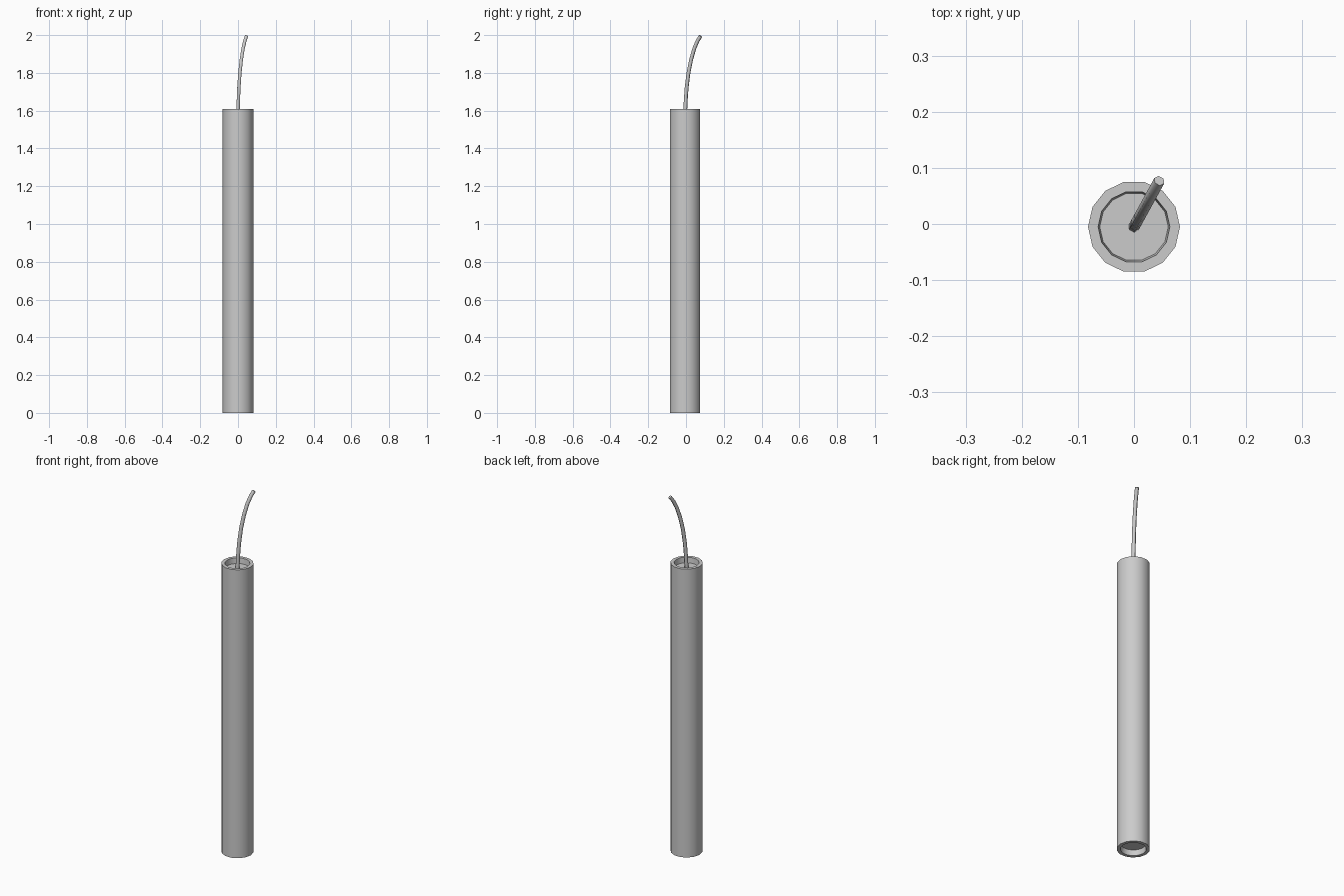
import bpy, bmesh, math

if "Cube" in bpy.data.objects:
    bpy.data.objects.remove(bpy.data.objects["Cube"])

SIDES = 14
CY = -0.005      # body axis sits slightly off y = 0
HEIGHT = 1.61


def shade(obj, angle=40):
    bpy.ops.object.select_all(action='DESELECT')
    obj.select_set(True)
    bpy.context.view_layer.objects.active = obj
    bpy.ops.object.shade_smooth_by_angle(angle=math.radians(angle))


def lathe(name, profile):
    """Turn a (radius, z) profile around z and cap both ends."""
    bm = bmesh.new()
    rings = []
    for r, z in profile:
        rings.append([bm.verts.new((r * math.cos(2 * math.pi * i / SIDES),
                                    CY + r * math.sin(2 * math.pi * i / SIDES), z))
                      for i in range(SIDES)])
    for a, b in zip(rings, rings[1:]):
        for i in range(SIDES):
            j = (i + 1) % SIDES
            bm.faces.new((a[i], a[j], b[j], b[i]))
    bm.faces.new(rings[0])
    bm.faces.new(rings[-1])
    bmesh.ops.recalc_face_normals(bm, faces=bm.faces)
    mesh = bpy.data.meshes.new(name)
    bm.to_mesh(mesh)
    bm.free()
    obj = bpy.data.objects.new(name, mesh)
    bpy.context.collection.objects.link(obj)
    return obj


# Tube body with a shallow tapered recess at each end
R, RIM, FLOOR, DEPTH = 0.082, 0.064, 0.061, 0.03
body = lathe("tube_body", [(FLOOR, DEPTH), (RIM, 0), (R, 0),
                           (R, HEIGHT), (RIM, HEIGHT), (FLOOR, HEIGHT - DEPTH)])
shade(body)

# Bent six-sided fuse rising from the top recess
bend = [(1.575, 0), (1.65, 0.04), (1.72, 0.10), (1.80, 0.22),
        (1.87, 0.39), (1.93, 0.60), (1.97, 0.81), (1.995, 1)]
curve = bpy.data.curves.new("fuse", 'CURVE')
curve.dimensions = '3D'
curve.bevel_depth = 0.01
curve.bevel_resolution = 1
curve.use_fill_caps = True
spline = curve.splines.new('POLY')
spline.points.add(len(bend) - 1)
for p, (z, f) in zip(spline.points, bend):
    p.co = (0.045 * f, CY + 0.082 * f, z, 1)
fuse = bpy.data.objects.new("fuse", curve)
bpy.context.collection.objects.link(fuse)
bpy.ops.object.select_all(action='DESELECT')
fuse.select_set(True)
bpy.context.view_layer.objects.active = fuse
bpy.ops.object.convert(target='MESH')
shade(bpy.context.view_layer.objects.active, 65)
